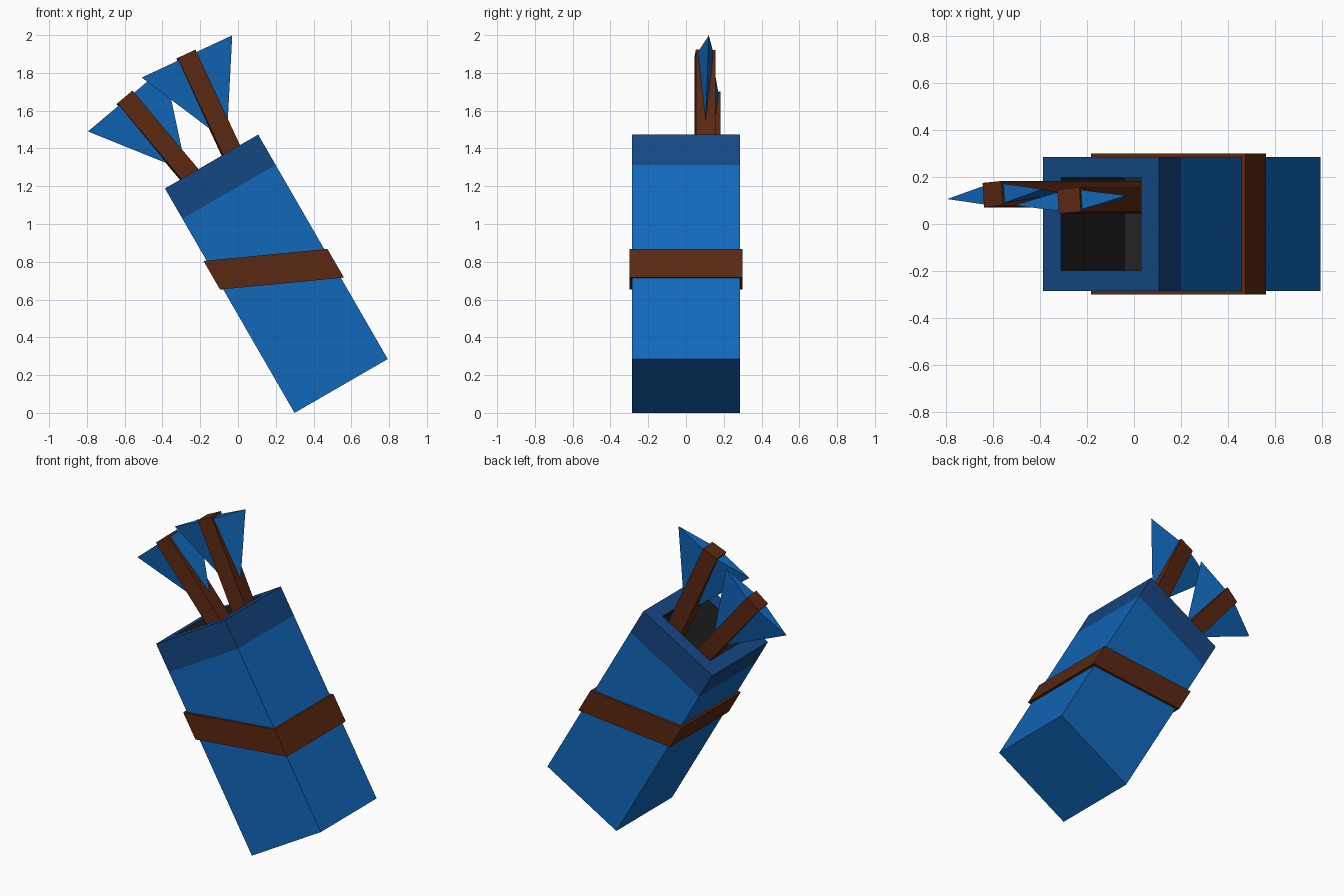
import bpy, bmesh
from math import radians
from mathutils import Matrix

if "Cube" in bpy.data.objects:
    bpy.data.objects.remove(bpy.data.objects["Cube"])


def material(name, rgb):
    m = bpy.data.materials.new(name)
    m.diffuse_color = (*rgb, 1)
    m.use_nodes = True
    m.node_tree.nodes["Principled BSDF"].inputs["Base Color"].default_value = m.diffuse_color
    return m


BLUE = material("blue", (0.0056, 0.138, 0.50))
NAVY = material("dark blue", (0.007, 0.063, 0.225))
BROWN = material("brown", (0.105, 0.021, 0.0056))
BLACK = material("near black", (0.018, 0.018, 0.018))


def ring(half, z, shear=0.0):
    """Square loop; shear tilts its height along local x."""
    return [(x * half, y * half, z + shear * x * half)
            for x, y in ((-1, -1), (1, -1), (1, 1), (-1, 1))]


def loft(name, rings, mats, face_mats, matrix, closed=False):
    """Skin square loops together; cap both ends unless closed on itself."""
    bm = bmesh.new()
    loops = [[bm.verts.new(p) for p in r] for r in rings]
    n = len(loops)
    for i in range(n if closed else n - 1):
        a, b = loops[i], loops[(i + 1) % n]
        for k in range(4):
            j = (k + 1) % 4
            bm.faces.new((a[k], a[j], b[j], b[k])).material_index = face_mats[i]
    if not closed:
        bm.faces.new(loops[0][::-1]).material_index = face_mats[0]
        bm.faces.new(loops[-1]).material_index = face_mats[-1]
    bmesh.ops.recalc_face_normals(bm, faces=bm.faces)
    return finish(name, bm, mats, matrix)


def finish(name, bm, mats, matrix):
    me = bpy.data.meshes.new(name)
    bm.to_mesh(me)
    bm.free()
    for m in mats:
        me.materials.append(m)
    ob = bpy.data.objects.new(name, me)
    ob.matrix_world = matrix
    bpy.context.collection.objects.link(ob)
    return ob


# Leaning hollow case: blue wall, dark rim band, dark lining
H, R = 1.372, 0.285
lean = Matrix.Translation((0.546, 0, R / 2)) @ Matrix.Rotation(radians(-30), 4, 'Y')
loft("case", [ring(R, 0), ring(R, H - 0.185), ring(R, H), ring(0.197, H), ring(0.197, H - 0.54)],
     [BLUE, NAVY, BLACK], [0, 1, 1, 2], lean)

# Slanted strap around the case
S, slope = 0.30, -0.455
loft("strap", [ring(S, 0.626, slope), ring(S, 0.801, slope),
               ring(0.28, 0.801, slope), ring(0.28, 0.626, slope)],
     [BROWN], [0, 0, 0, 0], lean, closed=True)

# Two arrows: square shaft and flattened four-sided feather fin
for label, x, y, z, tilt in (("right", -0.27, 0.10, 1.887, -25),
                             ("left", -0.592, 0.127, 1.66, -40)):
    mw = (Matrix.Translation((x, y, z)) @ Matrix.Rotation(radians(tilt), 4, 'Y')
          @ Matrix.Rotation(radians(4.5), 4, 'Z'))
    loft(label + "_arrow_shaft", [ring(0.052, -1.08), ring(0.052, 0.014)], [BROWN], [0], mw)
    bm = bmesh.new()
    base = [bm.verts.new(p) for p in ((0.265, 0, 0), (0, 0.051, 0), (-0.265, 0, 0), (0, -0.051, 0))]
    tip = bm.verts.new((0, 0, -0.497))
    bm.faces.new(base)
    for k in range(4):
        bm.faces.new((base[(k + 1) % 4], base[k], tip))
    bmesh.ops.recalc_face_normals(bm, faces=bm.faces)
    finish(label + "_arrow_fin", bm, [BLUE], mw)
